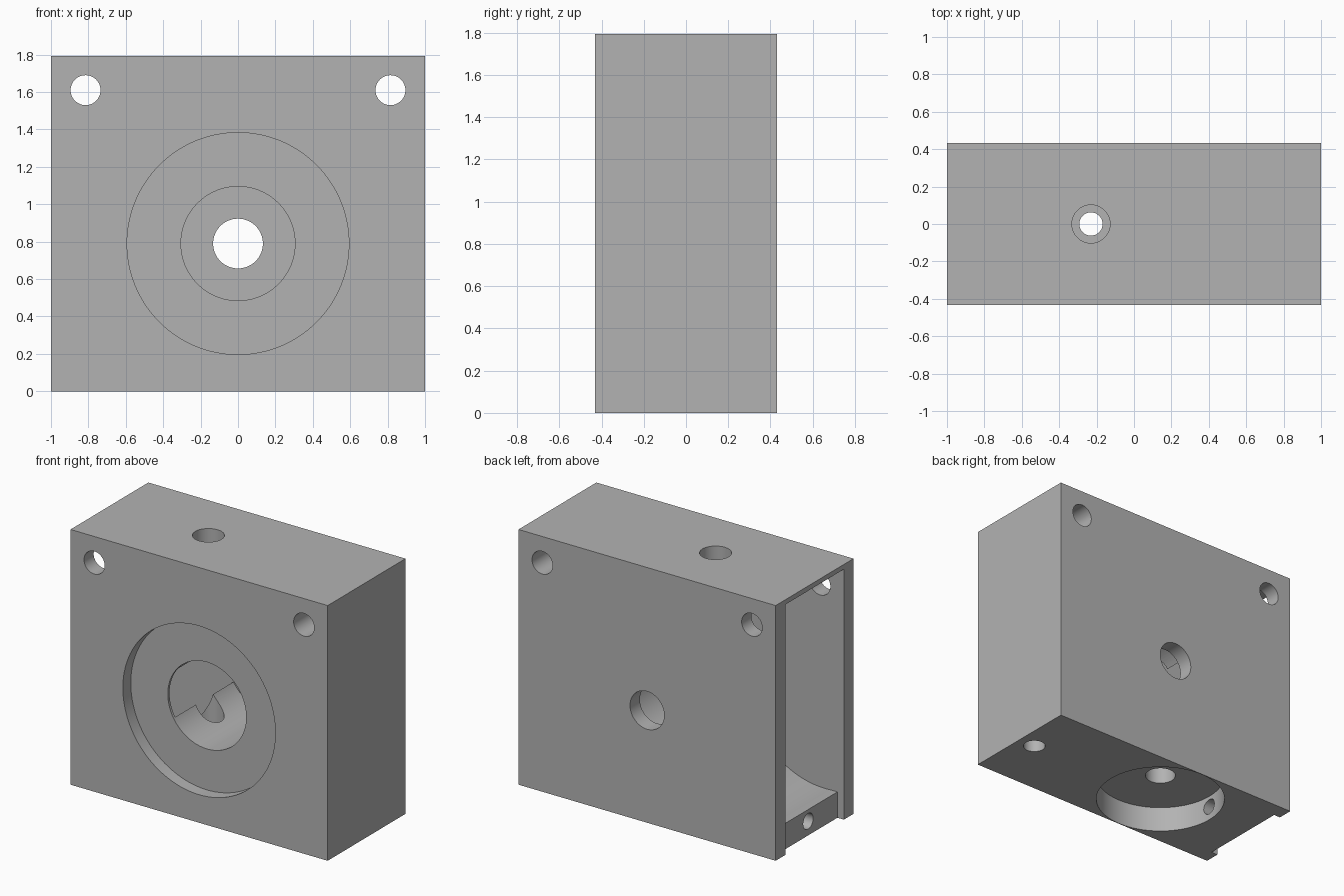
import bpy, bmesh, math
from mathutils import Matrix, Vector

old = bpy.data.objects.get("Cube")
if old:
    bpy.data.objects.remove(old, do_unlink=True)

W, D, H = 2.0, 0.864, 1.794
AXIS_Z = 0.79            # height of the main bore
PORT_X = -0.23           # vertical passage
Y0 = -D / 2

metal = bpy.data.materials.new("plain grey")
metal.use_nodes = True
grey = (0.45, 0.45, 0.45, 1)
metal.diffuse_color = grey
metal.node_tree.nodes["Principled BSDF"].inputs["Base Color"].default_value = grey


def make(name, bm):
    bmesh.ops.recalc_face_normals(bm, faces=bm.faces[:])
    mesh = bpy.data.meshes.new(name)
    bm.to_mesh(mesh)
    bm.free()
    mesh.materials.append(metal)
    obj = bpy.data.objects.new(name, mesh)
    bpy.context.collection.objects.link(obj)
    return obj


def box(name, lo, hi):
    lo, hi = Vector(lo), Vector(hi)
    bm = bmesh.new()
    size = Matrix.Diagonal((*(hi - lo), 1))
    bmesh.ops.create_cube(bm, size=1, matrix=Matrix.Translation((lo + hi) / 2) @ size)
    return make(name, bm)


def rod(name, start, end, radius, segments=64):
    start, end = Vector(start), Vector(end)
    axis = end - start
    turn = axis.to_track_quat('Z', 'Y').to_matrix().to_4x4()
    bm = bmesh.new()
    bmesh.ops.create_cone(bm, cap_ends=True, segments=segments, radius1=radius,
                          radius2=radius, depth=axis.length,
                          matrix=Matrix.Translation((start + end) / 2) @ turn)
    return make(name, bm)


def slot(name, x, z_low, z_high, radius, y_low, y_high, steps=48):
    """Upright round-ended slot, extruded along y."""
    bm = bmesh.new()
    ring = []
    for z, first in ((z_high, 0), (z_low, math.pi)):
        for i in range(steps + 1):
            a = first + math.pi * i / steps
            ring.append(bm.verts.new((x + radius * math.cos(a), y_low,
                                      z + radius * math.sin(a))))
    face = bm.faces.new(ring)
    made = bmesh.ops.extrude_face_region(bm, geom=[face])["geom"]
    moved = [v for v in made if isinstance(v, bmesh.types.BMVert)]
    bmesh.ops.translate(bm, verts=moved, vec=(0, y_high - y_low, 0))
    return make(name, bm)


body = box("housing_block", (-W / 2, Y0, 0), (W / 2, -Y0, H))
IN = 0.325               # half width of the inner chamber

cutters = [
    # side chamber, its open mouth and the cover seat
    slot("chamber_cutter", -0.85, AXIS_Z, 1.15, 0.61, -IN, IN),
    box("mouth_cutter", (-1.2, -IN, 0.182), (-0.84, IN, 1.758)),
    box("cover_seat_cutter", (-1.2, -IN, -0.1), (-0.95, IN, 1.76)),
    # stepped main bore
    rod("front_recess_cutter", (0, Y0 - 0.1, AXIS_Z), (0, Y0 + 0.088, AXIS_Z), 0.593, 128),
    rod("bore_cutter", (0, Y0 - 0.1, AXIS_Z), (0, IN - 0.002, AXIS_Z), 0.305, 96),
    rod("back_hole_cutter", (0, 0, AXIS_Z), (0, 0.6, AXIS_Z), 0.133),
    # vertical passage with a round recess underneath
    rod("bottom_recess_cutter", (PORT_X, 0, -0.1), (PORT_X, 0, 0.18), 0.428, 128),
    rod("lower_port_cutter", (PORT_X, 0, 0.1), (PORT_X, 0, AXIS_Z), 0.1),
    rod("middle_port_cutter", (PORT_X, 0, AXIS_Z - 0.1), (PORT_X, 0, 1.7), 0.062),
    rod("upper_port_cutter", (PORT_X, 0, 1.5), (PORT_X, 0, 2), 0.102),
    # small holes in the floor end and underside
    rod("floor_end_hole_cutter", (-1.2, 0, 0.1), (-0.5, 0, 0.1), 0.055),
    rod("underside_hole_cutter", (0.87, 0, -0.1), (0.87, 0, 0.35), 0.073),
]
for side in (-1, 1):     # corner mounting holes
    cutters.append(rod("mount_hole_cutter", (side * 0.815, -1, 1.61),
                       (side * 0.815, 1, 1.61), 0.08))

bpy.ops.object.select_all(action='DESELECT')
body.select_set(True)
bpy.context.view_layer.objects.active = body
for cutter in cutters:
    cutter.hide_render = True
    mod = body.modifiers.new(cutter.name, 'BOOLEAN')
    mod.operation = 'DIFFERENCE'
    mod.solver = 'EXACT'
    mod.object = cutter
    bpy.ops.object.modifier_apply(modifier=mod.name)
for cutter in cutters:
    bpy.data.objects.remove(cutter, do_unlink=True)

bpy.ops.object.shade_smooth_by_angle(angle=math.radians(30))
